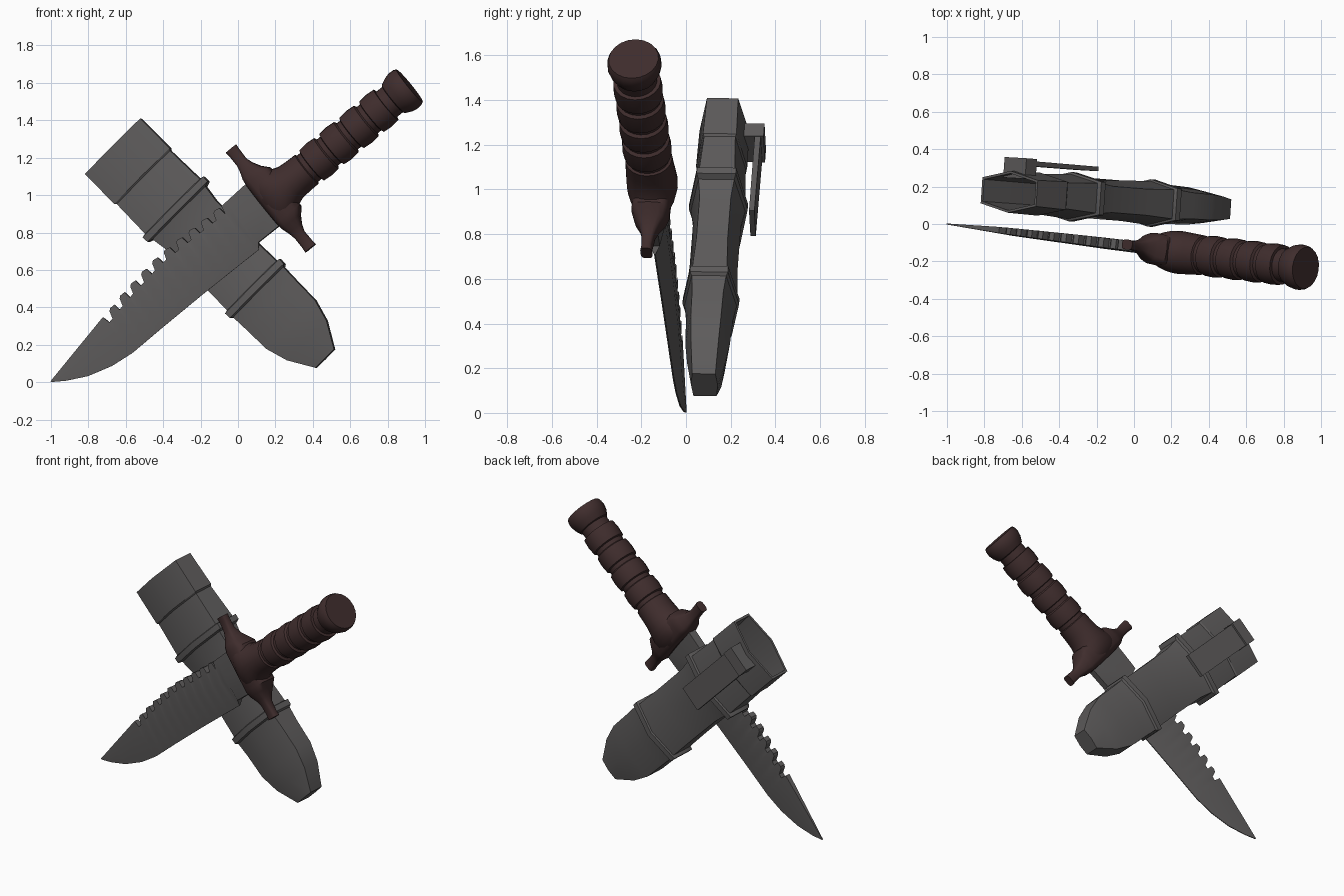
import bpy, math
from mathutils import Vector

if "Cube" in bpy.data.objects:
    bpy.data.objects.remove(bpy.data.objects["Cube"])


def frame(origin, a, b):
    """Orthonormal frame: a = length, b = width, third axis = thickness (towards +y)."""
    a = Vector(a).normalized()
    b = Vector(b)
    b = (b - a * b.dot(a)).normalized()
    c = b.cross(a)
    if c.y < 0:
        c = -c
    o = Vector(origin)
    return lambda p: o + a * p[0] + b * p[1] + c * p[2]


def material(name, col):
    m = bpy.data.materials.new(name)
    m.diffuse_color = (*col, 1)
    m.use_nodes = True
    m.node_tree.nodes["Principled BSDF"].inputs["Base Color"].default_value = m.diffuse_color
    return m


def interp(table, x):
    for (x0, y0), (x1, y1) in zip(table, table[1:]):
        if x <= x1:
            return y0 + (y1 - y0) * max(0, x - x0) / (x1 - x0)
    return table[-1][1]


def loft(name, rings, place, mat, angle=35):
    """Skin equal-sized rings of local points and cap both ends."""
    n = len(rings[0])
    verts = [place(p) for r in rings for p in r]
    faces = [(i * n + j, i * n + (j + 1) % n, (i + 1) * n + (j + 1) % n, (i + 1) * n + j)
             for i in range(len(rings) - 1) for j in range(n)]
    faces += [tuple(range(n))[::-1], tuple(range(len(verts) - n, len(verts)))]
    me = bpy.data.meshes.new(name)
    me.from_pydata(verts, [], faces)
    ob = bpy.data.objects.new(name, me)
    bpy.context.collection.objects.link(ob)
    me.materials.append(mat)
    bpy.ops.object.select_all(action='DESELECT')
    ob.select_set(True)
    bpy.context.view_layer.objects.active = ob
    bpy.ops.object.mode_set(mode='EDIT')
    bpy.ops.mesh.select_all(action='SELECT')
    bpy.ops.mesh.normals_make_consistent(inside=False)
    bpy.ops.object.mode_set(mode='OBJECT')
    bpy.ops.object.shade_smooth_by_angle(angle=math.radians(angle))
    return ob


grey = material("dark_grey", (0.11, 0.105, 0.105))
brown = material("dark_brown", (0.05, 0.026, 0.026))

knife = frame((-1, 0, 0.003), (0.775, -0.095, 0.63), (-0.63, 0.1, 0.775))
sheath = frame((-0.667, 0.172, 1.26), (0.707, -0.056, -0.707), (0.707, -0.04, 0.707))

# Blade: spine with saw teeth, curved cutting edge, wedge section
spine = [(0, 0.003), (0.434, 0.091), (0.6, 0.126), (0.77, 0.15), (0.88, 0.162),
         (1.29, 0.156), (1.55, 0.165)]
edge = [(0, -0.003), (0.065, -0.047), (0.174, -0.103), (0.31, -0.142), (0.439, -0.157),
        (0.648, -0.153), (0.945, -0.151), (1.315, -0.155), (1.34, -0.124), (1.55, -0.126)]
cols = [(u, interp(spine, u)) for u in (0, 0.065, 0.174, 0.31, 0.434)]
pitch = 0.085
for i in range(10):
    u = 0.445 + i * pitch
    for f, drop in ((0, 0.046), (0.3, 0.046), (0.45, 0.008), (0.6, 0), (0.94, 0.006)):
        cols.append((u + f * pitch, interp(spine, u + f * pitch) - drop))
cols += [(1.295, 0.105), (1.305, 0.15), (1.315, 0.151), (1.34, 0.153), (1.55, 0.165)]
rings = []
for u, top in cols:
    bot = interp(edge, u)
    h = interp([(0, 0.003), (0.45, 0.02), (1.1, 0.03), (1.55, 0.032)], u)
    e = 0.003 if u < 1.32 else 0.022
    mid = bot + 0.55 * (interp(spine, u) - bot)
    rings.append([(u, top, h * 0.85), (u, mid, h), (u, bot, e),
                  (u, bot, -e), (u, mid, -h), (u, top, -h * 0.85)])
loft("blade", rings, knife, grey, 30)


def lathe(name, prof, seg=20):
    """Profile of (u, width radius, thickness radius) swept round the handle axis."""
    return loft(name, [[(u, 0.018 + rv * math.cos(2 * math.pi * k / seg),
                         rw * math.sin(2 * math.pi * k / seg)) for k in range(seg)]
                       for u, rv, rw in prof], knife, brown)


# Handle: flared collar and ringed grip
grip = [(1.478, 0.15, 0.045), (1.5, 0.16, 0.075), (1.54, 0.165, 0.1), (1.58, 0.15, 0.112),
        (1.62, 0.126, 0.115), (1.67, 0.107, 0.113), (1.72, 0.102, 0.11), (1.785, 0.1, 0.106)]
for i in range(4):
    u = 1.79 + i * 0.138
    grip += [(u, 0.09, 0.095), (u + 0.025, 0.09, 0.095), (u + 0.03, 0.105, 0.107),
             (u + 0.08, 0.11, 0.111), (u + 0.13, 0.105, 0.107)]
grip += [(2.335, 0.088, 0.09), (2.42, 0.088, 0.09)]
lathe("grip", grip)

# Pommel
lathe("pommel", [(u, r, r) for u, r in ((2.375, 0.08), (2.385, 0.098), (2.42, 0.115),
                                        (2.45, 0.122), (2.48, 0.12), (2.497, 0.112))])

# Cross guard: two tapering arms with flared tips
half = [(0.342, 1.5, 1.572, 0.027), (0.31, 1.503, 1.57, 0.024), (0.25, 1.503, 1.568, 0.03),
        (0.21, 1.495, 1.582, 0.045), (0.17, 1.482, 1.605, 0.07), (0.13, 1.477, 1.64, 0.085)]
stations = [(0.018 + v, a, b, w) for v, a, b, w in half]
stations += [(0.018 - v, a, b, w) for v, a, b, w in reversed(half)]
rings = []
for v, a, b, w in stations:
    ring = []
    for k in range(16):
        c, s = math.cos(k * math.pi / 8), math.sin(k * math.pi / 8)
        ring.append(((a + b) / 2 + (b - a) / 2 * math.copysign(abs(c) ** 0.6, c), v,
                     w * math.copysign(abs(s) ** 0.6, s)))
    rings.append(ring)
loft("cross_guard", rings, knife, brown)


# Sheath: hollow six-sided body with two raised bands
def hexagon(s, t, ridge, side):
    return [(s, t, side), (s, 0, ridge), (s, -t, side), (s, -t, -side), (s, 0, -ridge), (s, t, -side)]


outer = [(0, 0.21, 0.112, 0.07), (0.225, 0.21, 0.115, 0.075), (0.235, 0.202, 0.108, 0.07),
         (0.455, 0.207, 0.12, 0.08), (0.46, 0.23, 0.132, 0.088), (0.495, 0.228, 0.132, 0.088),
         (0.505, 0.2, 0.122, 0.08), (0.6, 0.186, 0.108, 0.07), (0.86, 0.184, 0.108, 0.07),
         (1.055, 0.186, 0.118, 0.078), (1.06, 0.206, 0.127, 0.085), (1.095, 0.204, 0.127, 0.085),
         (1.105, 0.19, 0.117, 0.077), (1.2, 0.187, 0.105, 0.07), (1.35, 0.184, 0.1, 0.068),
         (1.47, 0.15, 0.085, 0.062), (1.607, 0.07, 0.06, 0.052)]
inner = [(1.3, 0.16, 0.08, 0.05), (0.6, 0.168, 0.092, 0.056), (0, 0.196, 0.099, 0.059)]
loft("sheath", [hexagon(*r) for r in inner + outer], sheath, grey, 32)


# Belt clip on the back: mounting bar and long strip
def bar(name, s0, s1, t, lo0, hi0, lo1, hi1):
    loft(name, [[(s, -t, lo), (s, t, lo), (s, t, hi), (s, -t, hi)]
                for s, lo, hi in ((s0, lo0, hi0), (s1, lo1, hi1))], sheath, grey)


bar("clip_mount", 0.03, 0.11, 0.083, 0.075, 0.185, 0.075, 0.185)
bar("clip_strip", 0.1, 0.58, 0.08, 0.145, 0.172, 0.146, 0.17)
